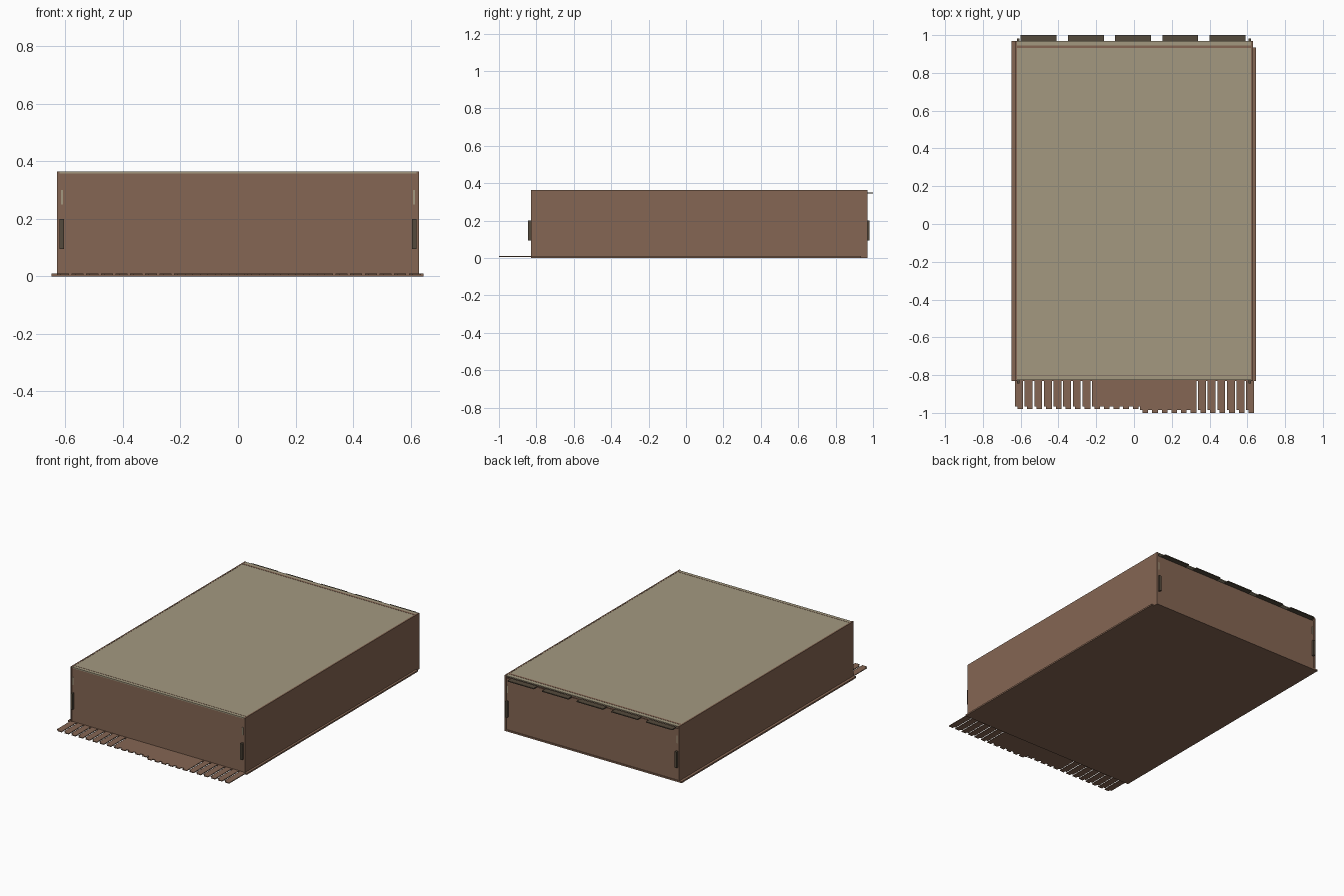
import bpy
import bmesh
from mathutils import Matrix, Vector

cube = bpy.data.objects.get("Cube")
if cube:
    bpy.data.objects.remove(cube, do_unlink=True)


def material(name, srgb):
    linear = [((c / 255 + 0.055) / 1.055) ** 2.4 for c in srgb] + [1]
    mat = bpy.data.materials.new(name)
    mat.use_nodes = True
    mat.diffuse_color = linear
    mat.node_tree.nodes["Principled BSDF"].inputs["Base Color"].default_value = linear
    return mat


brown = material("brown board", (133, 102, 83))
tan = material("tan board", (164, 153, 128))
dark = material("dark edge", (84, 74, 60))


def boxes(name, mat, spans):
    """One object made of boxes, each given as x, y and z ranges."""
    bm = bmesh.new()
    for span in spans:
        low, high = Vector(s[0] for s in span), Vector(s[1] for s in span)
        place = Matrix.Translation((low + high) / 2) @ Matrix.Diagonal((*(high - low), 1))
        bmesh.ops.create_cube(bm, size=1, matrix=place)
    mesh = bpy.data.meshes.new(name)
    bm.to_mesh(mesh)
    bm.free()
    mesh.materials.append(mat)
    obj = bpy.data.objects.new(name, mesh)
    bpy.context.collection.objects.link(obj)
    return obj


FRONT, BACK, HEIGHT, SIDE = -0.83, 0.97, 0.365, 0.63
BOARD = 0.01

# Base board with narrow ledges beside the walls
boxes("base", brown, [((-SIDE, SIDE), (FRONT, BACK), (0, BOARD))])
boxes("left_ledge", brown, [((SIDE, 0.645), (FRONT, 0.935), (0, BOARD))])
boxes("right_ledge", brown, [((-0.648, -SIDE), (FRONT, BACK), (0, BOARD))])

# Walls, the front and back set slightly inside the side walls
for name, s in (("left_wall", 1), ("right_wall", -1)):
    xs = sorted((s * SIDE, s * (SIDE - BOARD)))
    boxes(name, brown, [(xs, (FRONT, BACK), (BOARD, HEIGHT))])
inner = (BOARD - SIDE, SIDE - BOARD)
boxes("front_wall", brown, [(inner, (FRONT + 0.005, FRONT + 0.015), (BOARD, 0.357))])
boxes("back_wall", brown, [(inner, (BACK - 0.015, BACK - 0.005), (BOARD, 0.345))])

# Lid with a hinge seam near the back and a fold line near the front
boxes("lid", tan, [(inner, (FRONT + 0.005, BACK), (0.357, HEIGHT - 0.001))])
boxes("lid_seam", brown, [(inner, (0.932, 0.944), (0.361, HEIGHT))])
boxes("lid_fold", brown, [(inner, (-0.803, -0.8), (0.361, HEIGHT))])

# Five flaps along the top of the back
boxes("back_flaps", dark, [((-0.6 + 0.25 * i, -0.41 + 0.25 * i), (BACK - 0.01, 1), (0.344, 0.35))
                           for i in range(5)])

# Joint tabs and slots at the four upright corners
tabs, slots = [], []
for s in (-1, 1):
    xs = sorted((s * 0.606, s * 0.62))
    tabs += [(xs, (FRONT - 0.014, FRONT + 0.01), (0.095, 0.2)),
             (xs, (BACK - 0.01, BACK + 0.012), (0.095, 0.2))]
    xs = sorted((s * 0.609, s * 0.616))
    slots += [(xs, (FRONT + 0.003, FRONT + 0.006), (0.25, 0.3)),
              (xs, (BACK - 0.006, BACK - 0.003), (0.25, 0.3))]
boxes("corner_tabs", dark, tabs)
boxes("corner_slots", tan, slots)

# Slatted front tongue: slits in the outer thirds, solid middle, toothed end
PITCH, SLIT = 0.051, 0.009
slats = []
for i in range(25):
    x = -SIDE + PITCH * i
    end = -0.965 if x < 0 else -0.985
    middle = -0.26 < x < 0.25
    width = PITCH if middle else PITCH - SLIT
    z = (0.005, BOARD)
    slats.append(((x, x + width), (end, FRONT), z))
    slats.append(((x + 0.012, x + 0.042), (end - 0.015, end), z))
boxes("front_tongue", brown, slats)
